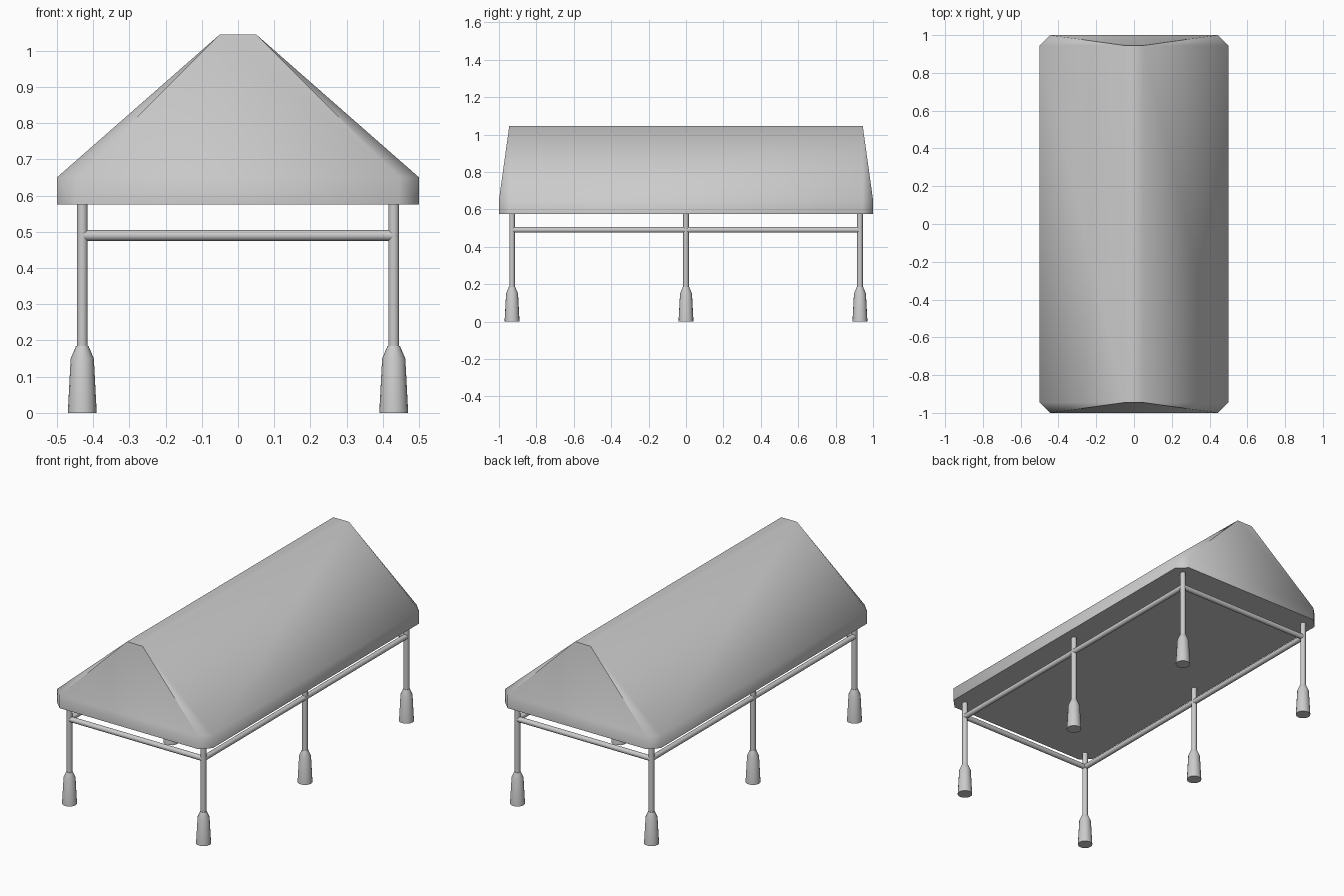
import bpy, bmesh, math
from mathutils import Vector

if "Cube" in bpy.data.objects:
    bpy.data.objects.remove(bpy.data.objects["Cube"])

SX, SY = 0.43, 0.93      # post positions
BEAM_Z, ROD_R = 0.49, 0.015


def finish(name, bm, angle=46):
    bmesh.ops.recalc_face_normals(bm, faces=bm.faces)
    mesh = bpy.data.meshes.new(name)
    bm.to_mesh(mesh)
    bm.free()
    ob = bpy.data.objects.new(name, mesh)
    bpy.context.collection.objects.link(ob)
    bpy.ops.object.select_all(action='DESELECT')
    ob.select_set(True)
    bpy.context.view_layer.objects.active = ob
    bpy.ops.object.shade_smooth_by_angle(angle=math.radians(angle))
    return ob


def lathe(name, profile, start, direction, sides=16):
    """Capped round part from (radius, distance) pairs along a direction."""
    bm = bmesh.new()
    rot = Vector(direction).to_track_quat('Z', 'Y')
    rings = []
    for r, d in profile:
        rings.append([bm.verts.new(Vector(start) + rot @ Vector((
            r * math.cos(math.tau * i / sides),
            r * math.sin(math.tau * i / sides), d))) for i in range(sides)])
    for a, b in zip(rings, rings[1:]):
        for i in range(sides):
            j = (i + 1) % sides
            bm.faces.new((a[i], a[j], b[j], b[i]))
    bm.faces.new(rings[0])
    bm.faces.new(rings[-1])
    return finish(name, bm, 30)


# Roof: chamfered slab rising to a narrow flat ridge
bm = bmesh.new()
for sx in (-1, 1):
    for sy in (-1, 1):
        for z in (0.575, 0.65):
            bm.verts.new((sx * 0.5, sy * 0.945, z))
            bm.verts.new((sx * 0.445, sy, z))
        bm.verts.new((sx * 0.05, sy * 0.945, 1.045))
bmesh.ops.convex_hull(bm, input=bm.verts)
bmesh.ops.dissolve_limit(bm, angle_limit=math.radians(1),
                         verts=bm.verts, edges=bm.edges)
finish("roof", bm)

# Posts with flared feet
for side, x in (("left", -SX), ("right", SX)):
    for place, y in (("front", -SY), ("middle", 0), ("back", SY)):
        lathe(f"{place}_{side}_post", [(ROD_R, 0.17), (ROD_R, 0.58)],
              (x, y, 0), (0, 0, 1))
        lathe(f"{place}_{side}_foot",
              [(0.04, 0), (0.032, 0.15), (0.017, 0.185)],
              (x, y, 0), (0, 0, 1))
    # Long side beam
    lathe(f"{side}_beam", [(ROD_R, 0), (ROD_R, 2 * SY)],
          (x, -SY, BEAM_Z), (0, 1, 0))

# Cross beams at both ends
for place, y in (("front", -SY), ("back", SY)):
    lathe(f"{place}_cross_beam", [(ROD_R, 0), (ROD_R, 2 * SX)],
          (-SX, y, BEAM_Z), (1, 0, 0))
